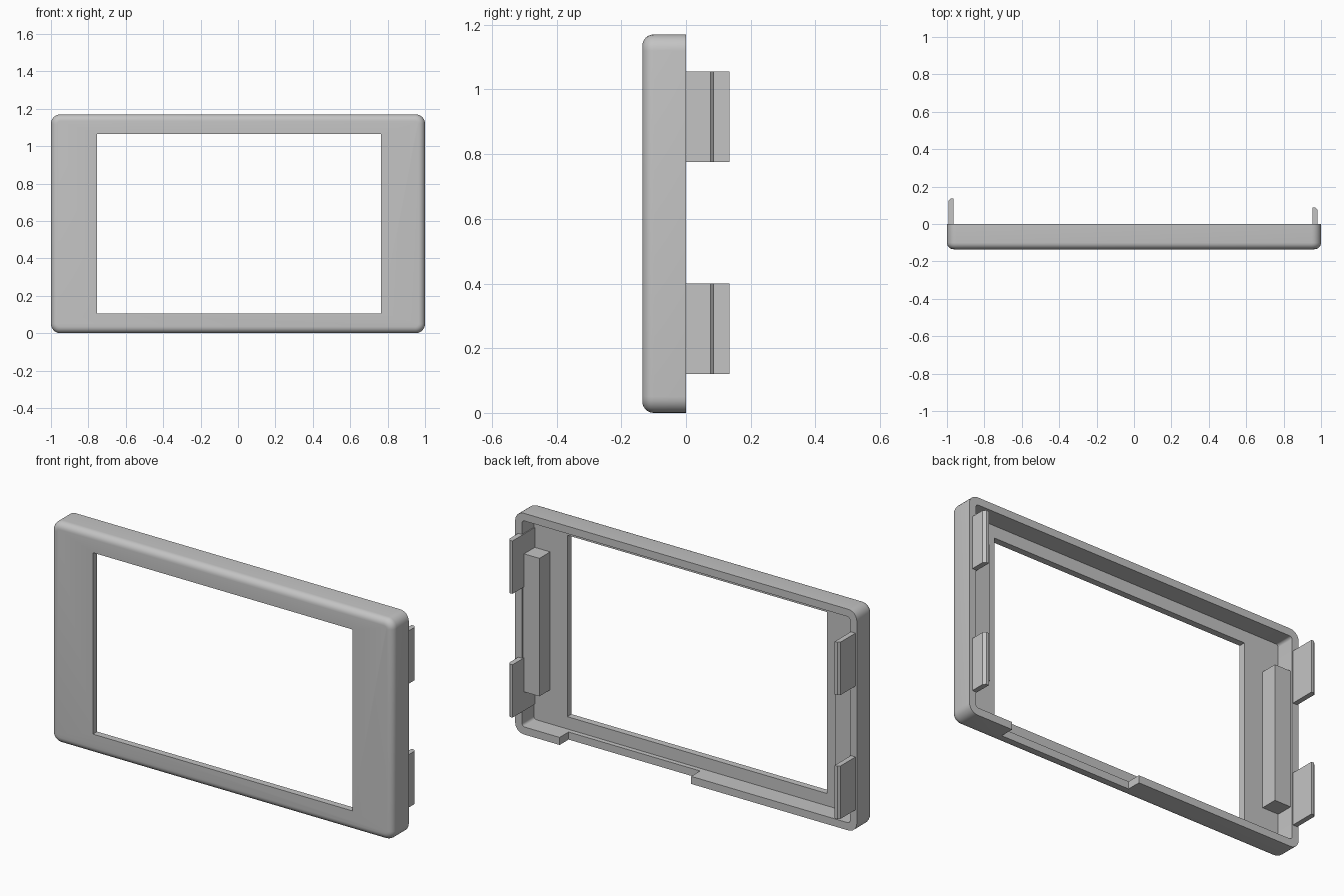
import bpy, bmesh
from mathutils import Matrix

cube = bpy.data.objects.get("Cube")
if cube:
    bpy.data.objects.remove(cube, do_unlink=True)

W, H, D = 2.0, 1.17, 0.135      # frame width, height, depth
WALL, FLOOR = 0.04, -0.1        # rim thickness, inner face of the front panel

grey = bpy.data.materials.new("light_grey_plastic")
grey.use_nodes = True
grey.diffuse_color = (0.55, 0.55, 0.55, 1)
grey.node_tree.nodes["Principled BSDF"].inputs["Base Color"].default_value = grey.diffuse_color


def finish(name, bm):
    bmesh.ops.recalc_face_normals(bm, faces=bm.faces)
    mesh = bpy.data.meshes.new(name)
    bm.to_mesh(mesh)
    bm.free()
    mesh.materials.append(grey)
    obj = bpy.data.objects.new(name, mesh)
    bpy.context.collection.objects.link(obj)
    return obj


def box(name, x, y, z, corner=0, front=0):
    """Box from three ranges, with optional rounded corners and front edge."""
    bm = bmesh.new()
    size = [b - a for a, b in (x, y, z)]
    mid = [(a + b) / 2 for a, b in (x, y, z)]
    bmesh.ops.create_cube(bm, size=1, matrix=Matrix.Translation(mid) @ Matrix.Diagonal((*size, 1)))
    if corner:
        edges = [e for e in bm.edges if abs(e.verts[0].co.y - e.verts[1].co.y) > 0.01]
        bmesh.ops.bevel(bm, geom=edges, offset=corner, segments=6, profile=0.5, affect='EDGES')
    if front:
        edges = [e for e in bm.edges if all(abs(v.co.y - y[0]) < 1e-4 for v in e.verts)]
        bmesh.ops.bevel(bm, geom=edges, offset=front, segments=6, profile=0.5, affect='EDGES')
    return finish(name, bm)


def cut(target, cutter):
    mod = target.modifiers.new("cut", 'BOOLEAN')
    mod.operation, mod.solver, mod.object = 'DIFFERENCE', 'EXACT', cutter
    bpy.context.view_layer.objects.active = target
    bpy.ops.object.modifier_apply(modifier=mod.name)
    bpy.data.objects.remove(cutter, do_unlink=True)


def clip(name, inner, outer, tip, z0, z1):
    """Flat snap tab with a chamfered outer tip, extruded upwards."""
    step = 0.012 if outer > inner else -0.012
    profile = [(inner, FLOOR), (outer, FLOOR), (outer, tip - 0.012), (outer - step, tip), (inner, tip)]
    bm = bmesh.new()
    face = bm.faces.new([bm.verts.new((px, py, z0)) for px, py in profile])
    up = bmesh.ops.extrude_face_region(bm, geom=[face])["geom"]
    bmesh.ops.translate(bm, verts=[v for v in up if isinstance(v, bmesh.types.BMVert)], vec=(0, 0, z1 - z0))
    return finish(name, bm)


# Bezel shell: rounded tray, opened at the back, with a window and a bottom notch
bezel = box("bezel_frame", (-W / 2, W / 2), (-D, 0), (0, H), corner=0.05, front=0.035)
cut(bezel, box("cavity", (-W / 2 + WALL, W / 2 - WALL), (FLOOR, 0.1), (WALL, H - WALL), corner=0.015))
cut(bezel, box("window", (-0.755, 0.765), (-0.3, 0.1), (0.105, 1.065)))
cut(bezel, box("notch", (-0.03, 0.74), (-0.075, 0.1), (-0.1, 0.08)))
bpy.ops.object.select_all(action='DESELECT')
bezel.select_set(True)
bpy.context.view_layer.objects.active = bezel
bpy.ops.object.shade_smooth_by_angle(angle=0.6)

# Support blocks along both inner side walls
for side, s in (("left", 1), ("right", -1)):
    xs = sorted((s * 0.865, s * 0.962))
    box(side + "_support_block", xs, (FLOOR - 0.005, -0.01), (0.22, 0.95))

# Snap clips: short pair on the left, tall pair on the right
for level, z0, z1 in (("lower", 0.12, 0.4), ("upper", 0.775, 1.055)):
    clip(level + "_left_clip", 0.955, 0.982, 0.087, z0, z1)
    clip(level + "_right_clip", -0.965, -0.992, D, z0, z1)
